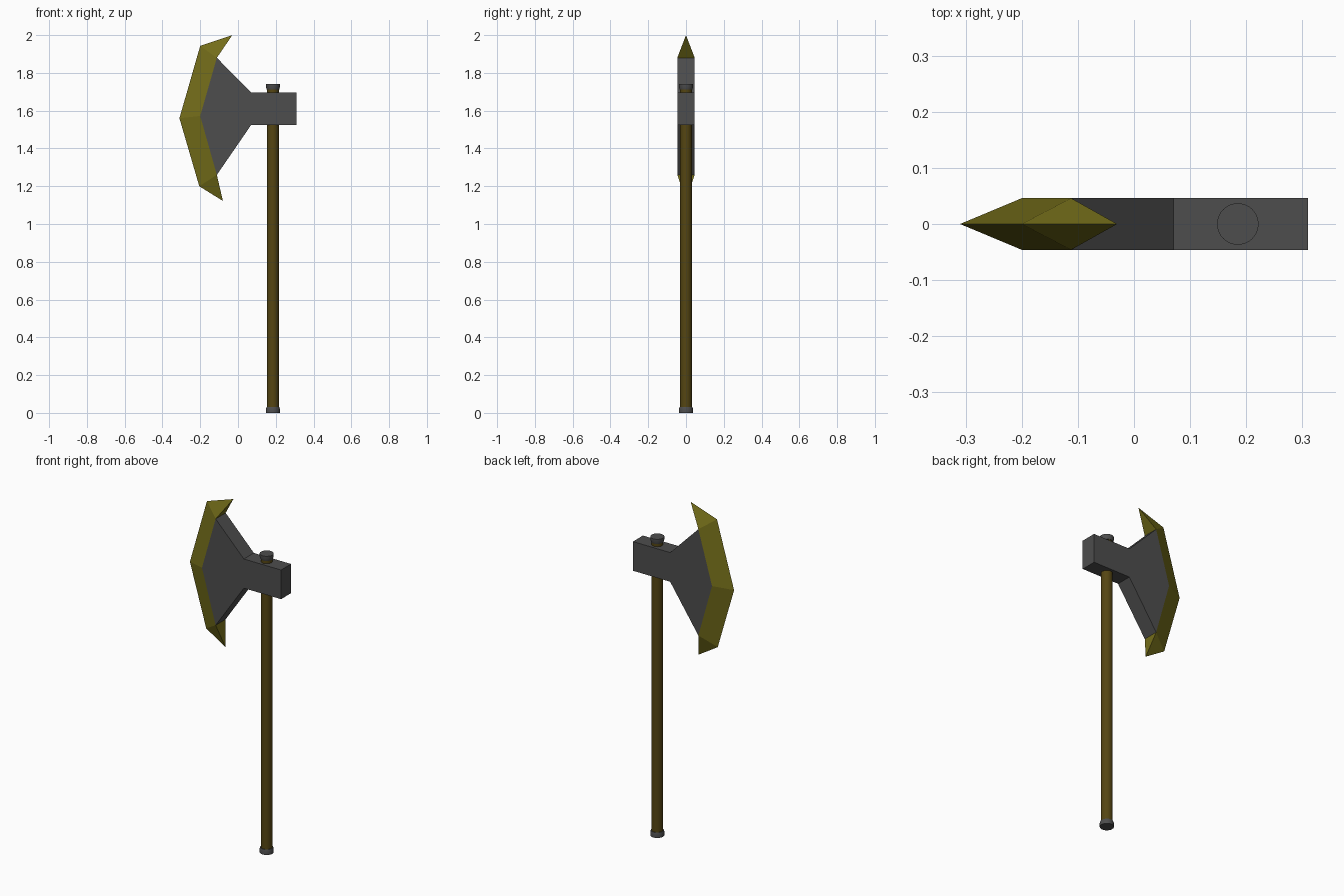
import bpy, bmesh, math

if "Cube" in bpy.data.objects:
    bpy.data.objects.remove(bpy.data.objects["Cube"])

HALF = 0.046      # half thickness of the head
SHAFT_X = 0.185   # axis of the handle


def material(name, rgb):
    mat = bpy.data.materials.new(name)
    mat.diffuse_color = (*rgb, 1)
    mat.use_nodes = True
    mat.node_tree.nodes["Principled BSDF"].inputs["Base Color"].default_value = mat.diffuse_color
    return mat


steel = material("dark_steel", (0.075, 0.075, 0.075))
gold = material("dull_gold", (0.17, 0.15, 0.01))
wood = material("dark_wood", (0.09, 0.06, 0.006))


def make_object(name, bm, mats):
    bmesh.ops.recalc_face_normals(bm, faces=bm.faces[:])
    mesh = bpy.data.meshes.new(name)
    bm.to_mesh(mesh)
    bm.free()
    for mat in mats:
        mesh.materials.append(mat)
    obj = bpy.data.objects.new(name, mesh)
    bpy.context.collection.objects.link(obj)
    return obj


def lathe(name, profile, mat, sides=32):
    """Closed solid of revolution around the handle axis from (radius, z) pairs."""
    bm = bmesh.new()
    rings = []
    for r, z in profile:
        rings.append([bm.verts.new((SHAFT_X + r * math.cos(2 * math.pi * i / sides),
                                    r * math.sin(2 * math.pi * i / sides), z))
                      for i in range(sides)])
    for low, high in zip(rings, rings[1:]):
        for i in range(sides):
            j = (i + 1) % sides
            bm.faces.new((low[i], low[j], high[j], high[i]))
    bm.faces.new(rings[0])
    bm.faces.new(rings[-1])
    obj = make_object(name, bm, [mat])
    bpy.ops.object.select_all(action='DESELECT')
    obj.select_set(True)
    bpy.context.view_layer.objects.active = obj
    bpy.ops.object.shade_smooth_by_angle(angle=math.radians(35))


# Handle and its end caps
lathe("handle", [(0.031, 0.01), (0.031, 1.73)], wood)
lathe("bottom_cap", [(0.037, 0), (0.037, 0.021), (0.034, 0.03)], steel)
lathe("top_cap", [(0.033, 1.712), (0.037, 1.725), (0.037, 1.741)], steel)

# Axe head: flat steel body whose front three corners carry the bevelled edge
body = [(-0.112, 1.88), (0.07, 1.695), (0.31, 1.695), (0.31, 1.525),
        (0.07, 1.525), (-0.112, 1.26), (-0.20, 1.572)]
edge = [(-0.03, 2.0), (-0.20, 1.943), (-0.31, 1.56), (-0.205, 1.20), (-0.08, 1.122)]

bm = bmesh.new()
front, back = [[bm.verts.new((x, y, z)) for x, z in body] for y in (-HALF, HALF)]
top_tip, top, mid, low, low_tip = [bm.verts.new((x, 0, z)) for x, z in edge]

# Steel rim around the top, back and underside
for i in range(5):
    bm.faces.new((front[i], front[i + 1], back[i + 1], back[i]))

# Both cheeks with their gold bevels
for side in (front, back):
    bm.faces.new(side)
    for corners in ((side[0], top_tip, top), (side[0], top, mid, side[6]),
                    (side[6], mid, low, side[5]), (side[5], low, low_tip)):
        bm.faces.new(corners).material_index = 1

# Inner faces of the two horns
bm.faces.new((front[0], back[0], top_tip)).material_index = 1
bm.faces.new((front[5], back[5], low_tip)).material_index = 1
make_object("axe_head", bm, [steel, gold])
